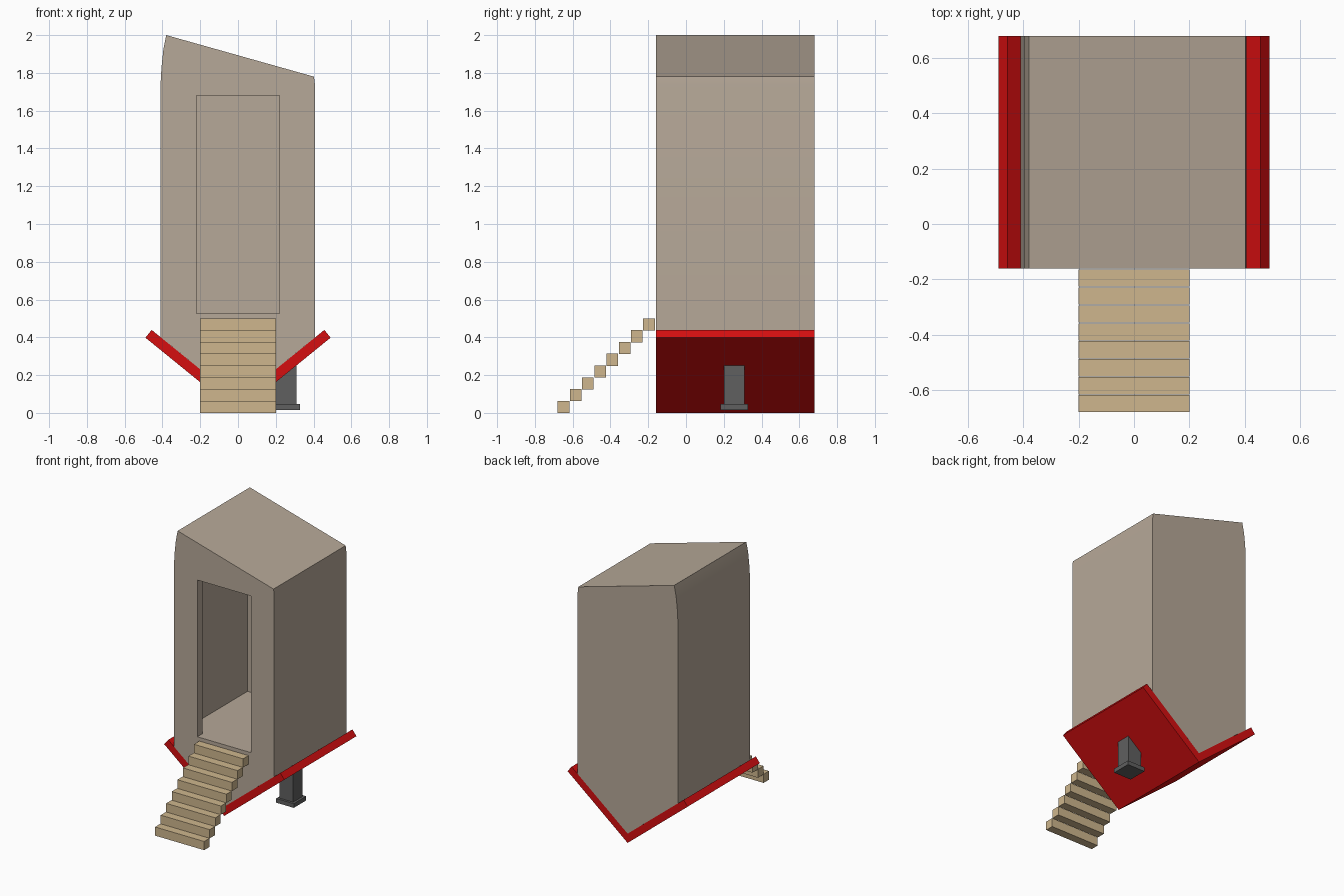
import bpy, bmesh, math

if "Cube" in bpy.data.objects:
    bpy.data.objects.remove(bpy.data.objects["Cube"])

def material(name, rgb):
    m = bpy.data.materials.new(name)
    m.diffuse_color = (*rgb, 1)
    m.use_nodes = True
    m.node_tree.nodes["Principled BSDF"].inputs["Base Color"].default_value = m.diffuse_color
    return m

WALL = material("warm grey wall", (0.468, 0.392, 0.314))
RED = material("red", (0.66, 0.0045, 0.005))
WOOD = material("pale wood", (0.62, 0.47, 0.27))
IRON = material("dark grey", (0.115, 0.115, 0.115))

def prism(name, profile, y0, y1, mat):
    """Extrude an x-z profile from y0 to y1."""
    bm = bmesh.new()
    f = bm.faces.new([bm.verts.new((x, y0, z)) for x, z in profile])
    g = bmesh.ops.extrude_face_region(bm, geom=[f])
    for v in g["geom"]:
        if isinstance(v, bmesh.types.BMVert):
            v.co.y = y1
    bmesh.ops.recalc_face_normals(bm, faces=bm.faces[:])
    me = bpy.data.meshes.new(name)
    bm.to_mesh(me)
    bm.free()
    me.materials.append(mat)
    ob = bpy.data.objects.new(name, me)
    bpy.context.collection.objects.link(ob)
    return ob

def box(name, x0, x1, y0, y1, z0, z1, mat):
    return prism(name, [(x0, z0), (x1, z0), (x1, z1), (x0, z1)], y0, y1, mat)

def cut(ob, cutter):
    bpy.context.view_layer.objects.active = ob
    m = ob.modifiers.new("cut", 'BOOLEAN')
    m.operation, m.solver, m.object = 'DIFFERENCE', 'EXACT', cutter
    bpy.ops.object.modifier_apply(modifier=m.name)
    bpy.data.objects.remove(cutter)

FRONT, BACK = -0.16, 0.68
SLOPE, V_TOP = 0.812, 0.068     # V-shaped underside

# Cabin shell with slanted roof, hollow room and doorway
cabin = prism("cabin", [
    (0, V_TOP), (0.407, V_TOP + 0.407 * SLOPE), (0.407, 1.74), (0.402, 1.78),
    (-0.38, 2.0), (-0.395, 1.925), (-0.405, 1.83), (-0.41, 1.74),
    (-0.41, V_TOP + 0.41 * SLOPE)], FRONT, BACK, WALL)
cut(cabin, prism("room_cutter", [
    (-0.357, 0.525), (0.355, 0.525), (0.355, 1.74), (-0.345, 1.935),
    (-0.357, 1.75)], FRONT + 0.06, BACK - 0.06, WALL))
cut(cabin, box("door_cutter", -0.22, 0.22, -0.4, 0.1, 0.525, 1.68, WALL))
bpy.ops.object.select_all(action='DESELECT')
cabin.select_set(True)
bpy.context.view_layer.objects.active = cabin
bpy.ops.object.shade_smooth_by_angle(angle=math.radians(30))

# Red V-shaped keel under the cabin
prism("keel", [(0, 0), (0.49, 0.398), (0.457, 0.439), (0, V_TOP),
               (-0.457, 0.439), (-0.49, 0.398)], FRONT, BACK, RED)

# Support post with foot, top following the keel slope
prism("support_post", [(0.2, 0.04), (0.31, 0.04), (0.31, 0.27), (0.2, 0.18)],
      0.2, 0.31, IRON)
box("support_foot", 0.183, 0.327, 0.183, 0.327, 0.016, 0.047, IRON)

# Eight floating stair treads up to the doorway
for i in range(8):
    y, z = -0.68 + 0.0648 * i, 0.0623 * i
    box(f"stair_{i + 1}", -0.2, 0.2, y, y + 0.062, z, z + 0.064, WOOD)
